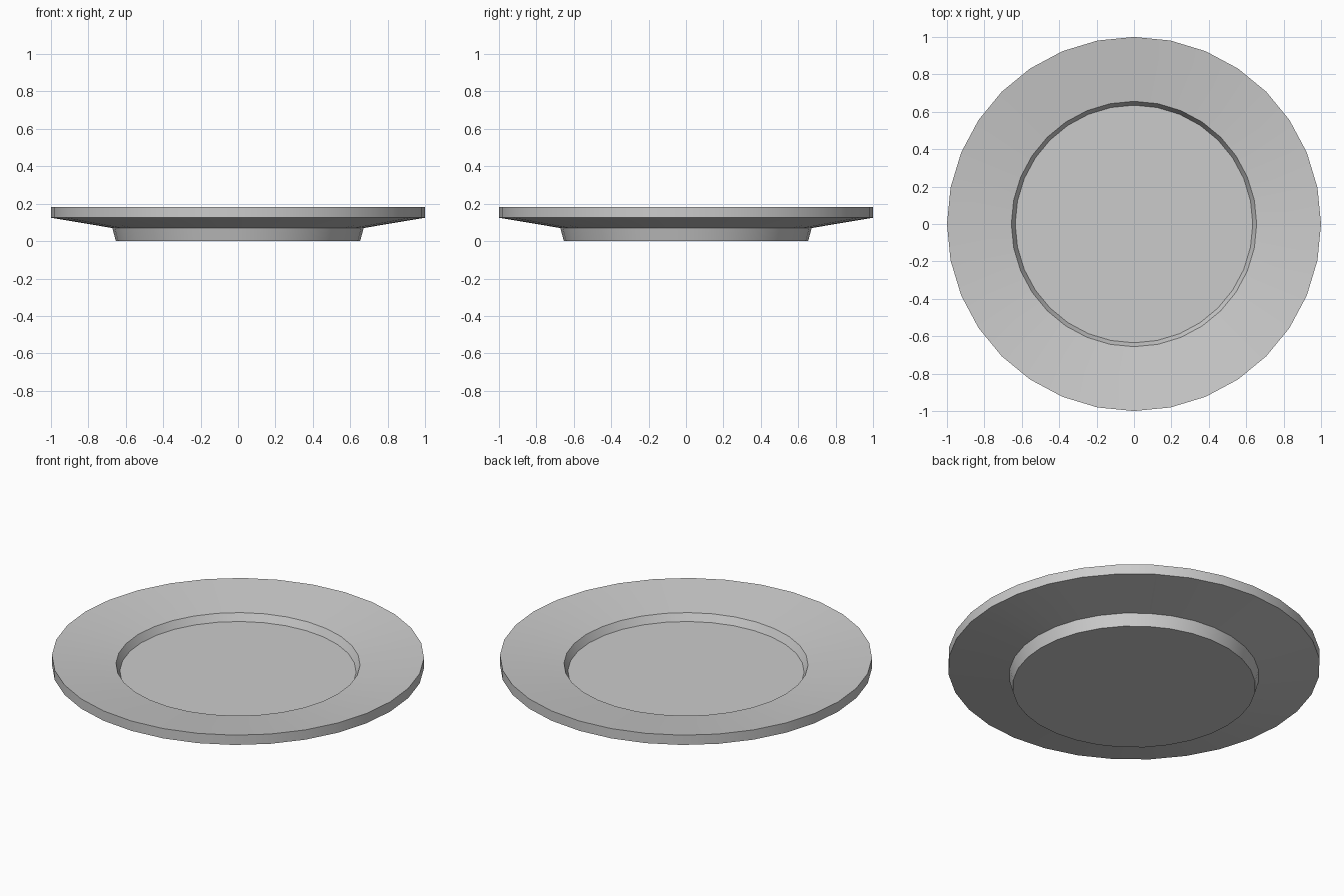
import bpy, bmesh, math

if "Cube" in bpy.data.objects:
    bpy.data.objects.remove(bpy.data.objects["Cube"])

SIDES = 32

# Plate cross-section (radius, height): foot, underside of rim, edge, rim top, well
profile = [(0.653, 0.0), (0.672, 0.07), (1.0, 0.125), (1.0, 0.183),
           (0.656, 0.138), (0.635, 0.095)]

bm = bmesh.new()
rings = []
for r, z in profile:
    rings.append([bm.verts.new((r * math.cos(2 * math.pi * i / SIDES),
                                r * math.sin(2 * math.pi * i / SIDES), z))
                  for i in range(SIDES)])

# Walls between neighbouring rings
for low, high in zip(rings, rings[1:]):
    for i in range(SIDES):
        j = (i + 1) % SIDES
        bm.faces.new((low[i], low[j], high[j], high[i]))

# Flat underside and flat well floor
bm.faces.new(list(reversed(rings[0])))
bm.faces.new(rings[-1])
bmesh.ops.recalc_face_normals(bm, faces=bm.faces[:])

mesh = bpy.data.meshes.new("plate")
bm.to_mesh(mesh)
bm.free()
plate = bpy.data.objects.new("plate", mesh)
bpy.context.collection.objects.link(plate)

# Smooth around the circle, sharp at the profile corners
bpy.context.view_layer.objects.active = plate
plate.select_set(True)
bpy.ops.object.shade_smooth_by_angle(angle=math.radians(30))
